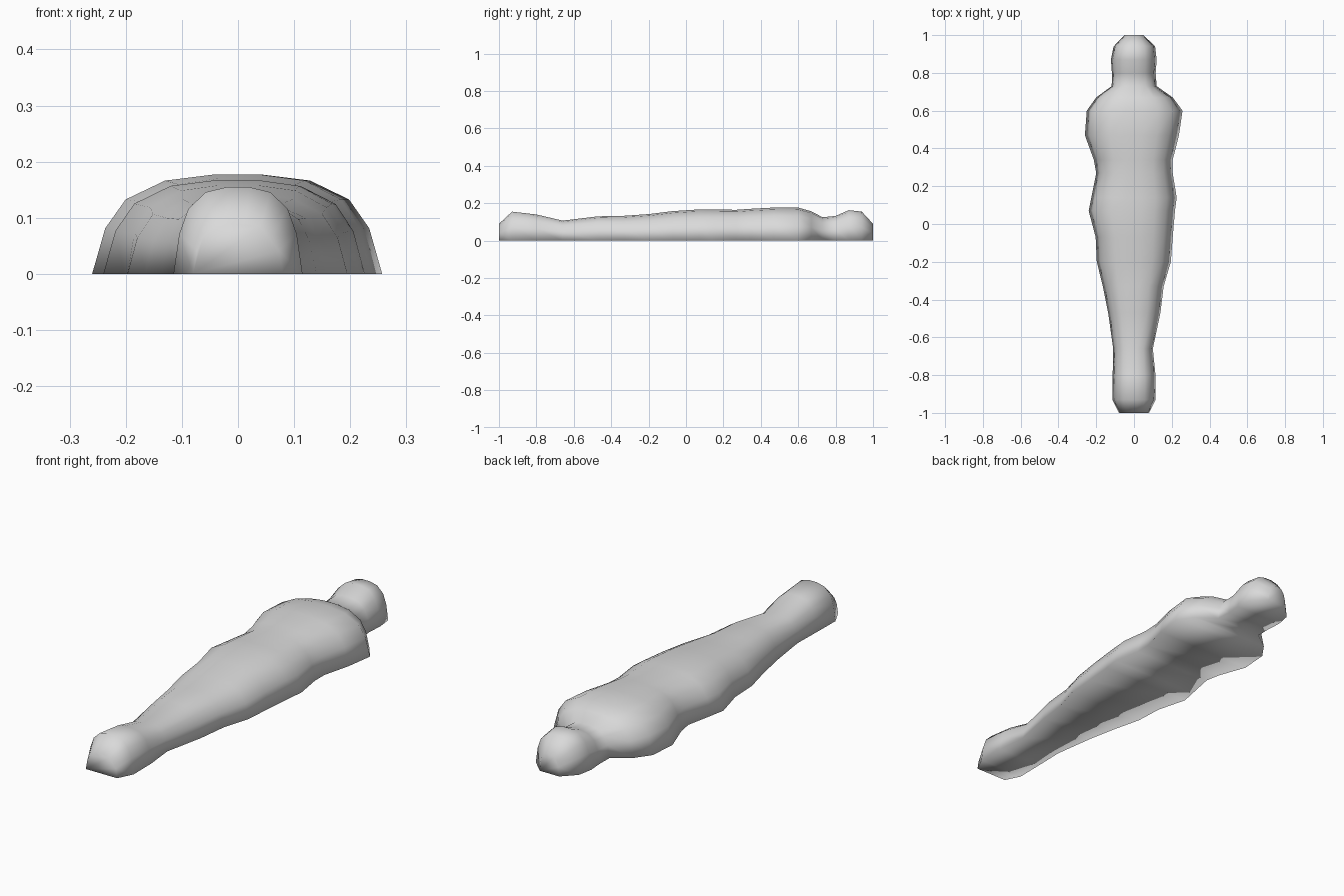
import bpy, bmesh

if "Cube" in bpy.data.objects:
    bpy.data.objects.remove(bpy.data.objects["Cube"])

# Stations along the body: y, left half-width, right half-width, height
STATIONS = [
    (-1.00, .08, .08, .09), (-.93, .115, .115, .155), (-.80, .113, .114, .14),
    (-.66, .11, .10, .107), (-.47, .137, .14, .13), (-.33, .165, .157, .133),
    (-.20, .197, .195, .142), (-.07, .203, .205, .158), (.07, .24, .217, .167),
    (.14, .226, .226, .166), (.27, .20, .205, .165), (.34, .213, .205, .170),
    (.47, .26, .238, .177), (.60, .25, .257, .177), (.67, .20, .205, .157),
    (.73, .118, .12, .125), (.80, .117, .115, .132), (.87, .122, .12, .163),
    (.94, .108, .112, .155), (1.00, .05, .05, .09)]
# Half of the dome section, from the ground edge to the crown
HALF = [(1, 0), (.91, .46), (.77, .75), (.5, .94), (.17, 1)]
SECTION = [(-x, z) for x, z in HALF] + HALF[::-1]
COUNT = len(SECTION)

# Wrapped body: lofted dome sections with closed ends and a flat base
bm = bmesh.new()
rings = []
for y, left, right, height in STATIONS:
    rings.append([bm.verts.new((x * (left if x < 0 else right), y, z * height))
                  for x, z in SECTION])
for a, b in zip(rings, rings[1:]):
    for i in range(COUNT):          # the last strip is the base
        j = (i + 1) % COUNT
        bm.faces.new((a[i], a[j], b[j], b[i]))
bm.faces.new(rings[0][::-1])
bm.faces.new(rings[-1])
bmesh.ops.recalc_face_normals(bm, faces=bm.faces)
for f in bm.faces:
    f.smooth = True
mesh = bpy.data.meshes.new("wrapped_body")
bm.to_mesh(mesh)
bm.free()

# Plain grey cloth
mat = bpy.data.materials.new("grey cloth")
mat.diffuse_color = (.7, .7, .7, 1)
mat.use_nodes = True
mat.node_tree.nodes["Principled BSDF"].inputs["Base Color"].default_value = mat.diffuse_color
mesh.materials.append(mat)
body = bpy.data.objects.new("wrapped_body", mesh)
bpy.context.collection.objects.link(body)
